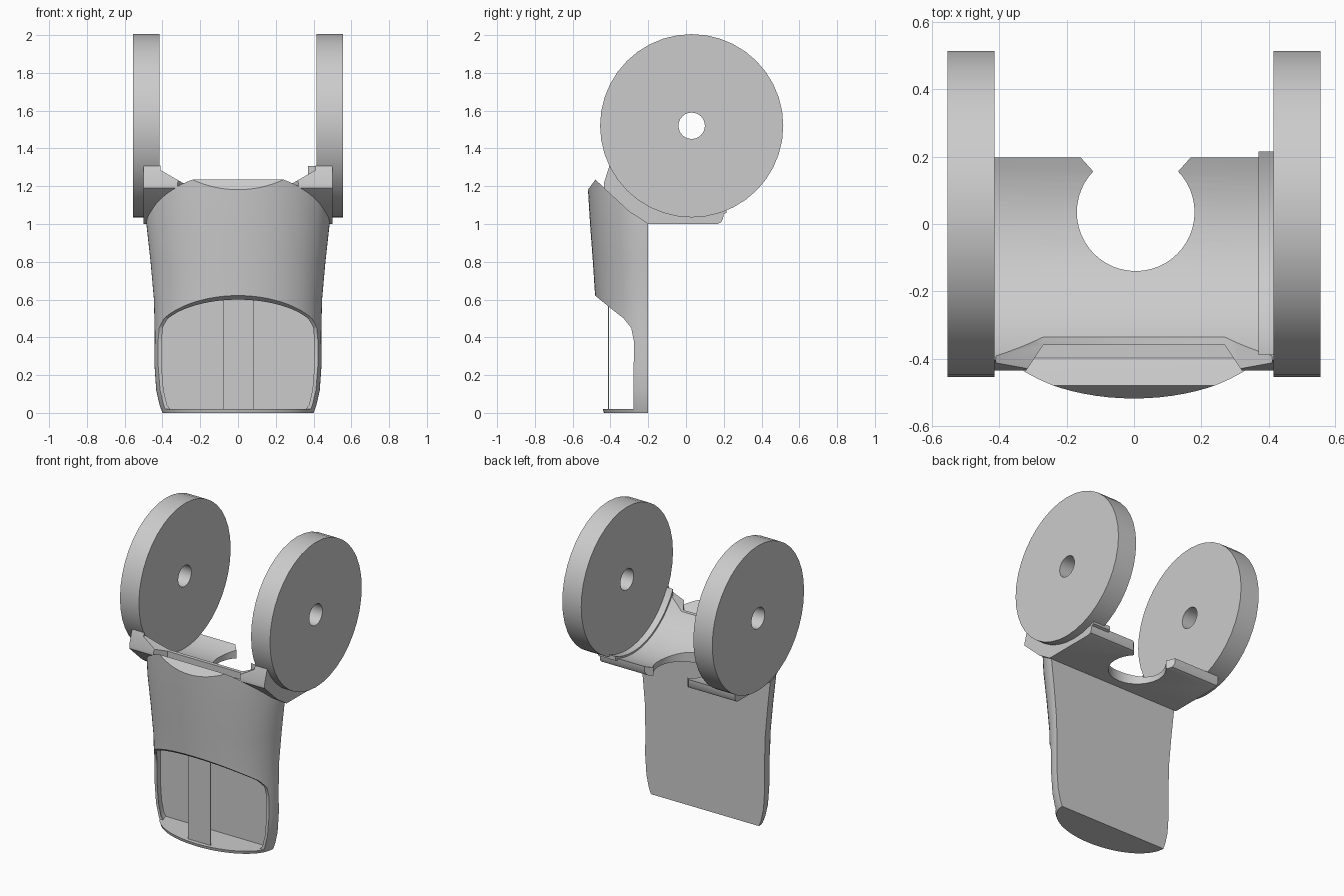
import bpy
import bmesh
from math import cos, sin, pi, radians, asin

if "Cube" in bpy.data.objects:
    bpy.data.objects.remove(bpy.data.objects["Cube"])

grey = bpy.data.materials.new("plain grey")
grey.use_nodes = True
grey.diffuse_color = (0.6, 0.6, 0.6, 1)
grey.node_tree.nodes["Principled BSDF"].inputs["Base Color"].default_value = (0.6, 0.6, 0.6, 1)


def loft(name, rings):
    """Closed solid through matching rings of points."""
    bm = bmesh.new()
    loops = [[bm.verts.new(p) for p in ring] for ring in rings]
    for low, high in zip(loops, loops[1:]):
        for i in range(len(low)):
            j = (i + 1) % len(low)
            bm.faces.new((low[i], low[j], high[j], high[i]))
    bm.faces.new(loops[0][::-1])
    bm.faces.new(loops[-1])
    bmesh.ops.recalc_face_normals(bm, faces=bm.faces)
    mesh = bpy.data.meshes.new(name)
    bm.to_mesh(mesh)
    bm.free()
    mesh.materials.append(grey)
    obj = bpy.data.objects.new(name, mesh)
    bpy.context.collection.objects.link(obj)
    return obj


def prism(name, profile, start, end, axis="x"):
    """Extrude a two-dimensional profile along one axis."""
    place = {"x": lambda p, t: (t, p[0], p[1]),
             "y": lambda p, t: (p[0], t, p[1]),
             "z": lambda p, t: (p[0], p[1], t)}[axis]
    return loft(name, [[place(p, t) for p in profile] for t in (start, end)])


def circle(cx, cy, r, count):
    return [(cx + r * cos(2 * pi * i / count), cy + r * sin(2 * pi * i / count))
            for i in range(count)]


def select(obj):
    bpy.ops.object.select_all(action="DESELECT")
    obj.select_set(True)
    bpy.context.view_layer.objects.active = obj


def cut(obj, cutter):
    cutter.hide_render = True
    mod = obj.modifiers.new("cut", "BOOLEAN")
    mod.operation = "DIFFERENCE"
    mod.solver = "EXACT"
    mod.object = cutter
    select(obj)
    bpy.ops.object.modifier_apply(modifier=mod.name)
    bpy.data.objects.remove(cutter)


def smooth(obj, angle=30):
    select(obj)
    bpy.ops.object.shade_smooth_by_angle(angle=radians(angle))


AXIS_Y, AXIS_Z, RADIUS = 0.03, 1.52, 0.485
BACK = -0.2

# Two upright discs with a centre hole
for side, name in ((-1, "right_disc"), (1, "left_disc")):
    disc = prism(name, circle(AXIS_Y, AXIS_Z, RADIUS, 40), side * 0.415, side * 0.555)
    cut(disc, prism("hole_cutter", circle(AXIS_Y, AXIS_Z, 0.07, 24), side * 0.3, side * 0.7))
    smooth(disc)

# Pocket body: half-elliptical section, flaring towards the top
SECTIONS = [(0, 0.40, 0.235), (0.04, 0.415, 0.245), (0.12, 0.433, 0.255),
            (0.25, 0.442, 0.265), (0.42, 0.441, 0.273), (0.6, 0.445, 0.28),
            (0.8, 0.463, 0.293), (1.0, 0.485, 0.308), (1.15, 0.49, 0.317), (1.3, 0.49, 0.325)]


def pocket(name, inset):
    rings = []
    for z, half, depth in SECTIONS:
        rings.append([((half - inset) * cos(pi * i / 40),
                       BACK - inset - (depth - 2 * inset) * sin(pi * i / 40),
                       z + inset * 0.8 * (z == 0)) for i in range(41)])
    obj = loft(name, rings)
    # Sloping top with a chamfered front lip
    slope = [(-0.65, 1.0), (-0.52, 1.18), (-0.48, 1.235), (-0.41, 1.17),
             (-0.3, 1.075), (-0.2, 1.0), (-0.1, 0.95), (-0.1, 1.5), (-0.65, 1.5)]
    cut(obj, prism("top_cutter", [(y, z - 1.6 * inset) for y, z in slope], -0.8, 0.8))
    return obj


body = pocket("pocket_body", 0)
cut(body, pocket("pocket_hollow", 0.025))
window = [(-0.7, 0.02), (-0.278, 0.02), (-0.276, 0.38), (-0.29, 0.45),
          (-0.33, 0.5), (-0.40, 0.555), (-0.48, 0.62), (-0.7, 0.79)]
cut(body, prism("window_cutter", window, -0.8, 0.8))
smooth(body)

# Thin upright strip standing in the window
prism("window_strip", [(-0.412, 0.015), (-0.407, 0.015), (-0.407, 0.6), (-0.412, 0.6)],
      -0.08, 0.085)


def arc(r, y_from, y_to, count):
    a, b = asin((y_from - AXIS_Y) / r), asin((y_to - AXIS_Y) / r)
    angles = [a + (b - a) * i / count for i in range(count + 1)]
    return [(AXIS_Y + r * sin(t), AXIS_Z - r * cos(t)) for t in angles]


# Curved saddle under the discs
underside = [(0.197, 1.03), (0.185, 1.008), (0.165, 1.0), (-0.1, 1.0), (-0.2, 1.0),
             (-0.3, 1.065), (-0.435, 1.19), (-0.435, 1.215)]
saddle = prism("saddle", arc(RADIUS - 0.002, -0.405, 0.198, 28) + underside, -0.5, 0.5)
cut(saddle, prism("notch_cutter", circle(0.005, 0.035, 0.175, 48), 0.8, 1.3, "z"))
cut(saddle, prism("mouth_cutter", [(-0.12, 0.155), (0.13, 0.155), (0.175, 0.205),
                                   (0.175, 0.3), (-0.165, 0.3), (-0.165, 0.205)],
                  0.8, 1.3, "z"))
cut(saddle, prism("front_cutter", [(-0.27, 1.205), (0.27, 1.205), (0.41, 1.285),
                                   (0.41, 1.5), (-0.41, 1.5), (-0.41, 1.285)],
                  -0.6, -0.1, "y"))
# Slanted outer corners of the front wings
for side in (-1, 1):
    cut(saddle, prism("wing_cutter", [(side * 0.33, -0.45), (side * 0.27, -0.36),
                                      (0, -0.36), (0, -0.45)], 1.16, 1.4, "z"))
smooth(saddle)

# Raised rib beside one disc
rib = prism("saddle_rib", arc(RADIUS - 0.014, -0.39, 0.215, 28)
            + arc(RADIUS + 0.012, -0.39, 0.215, 28)[::-1], 0.37, 0.5)
smooth(rib)
